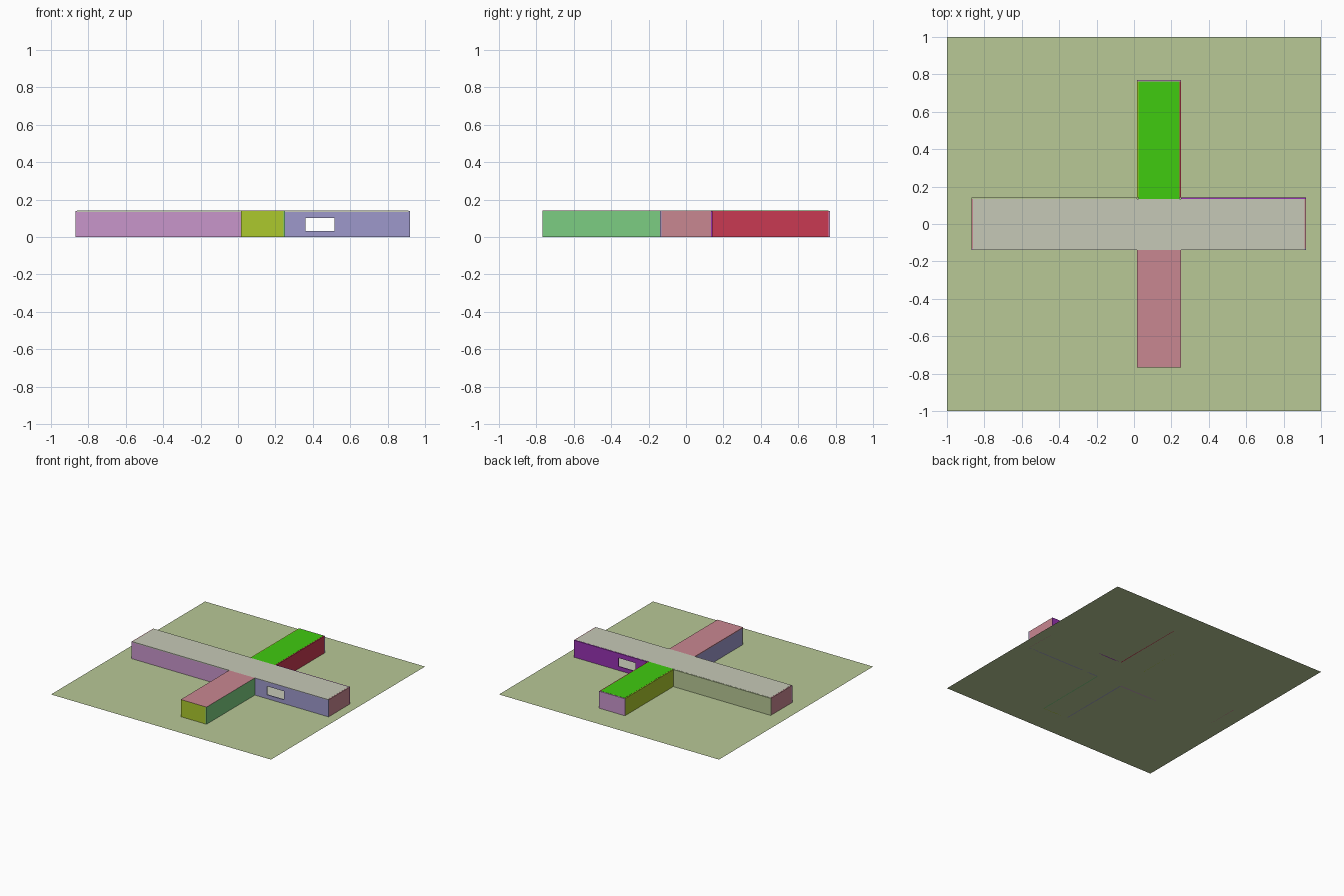
import bpy
import bmesh
from mathutils import Matrix, Vector

if "Cube" in bpy.data.objects:
    bpy.data.objects.remove(bpy.data.objects["Cube"])


def material(name, r, g, b):
    def lin(c):
        c /= 255
        return c / 12.92 if c <= 0.04045 else ((c + 0.055) / 1.055) ** 2.4
    m = bpy.data.materials.new(name)
    m.diffuse_color = (lin(r), lin(g), lin(b), 1)
    m.use_nodes = True
    m.node_tree.nodes["Principled BSDF"].inputs["Base Color"].default_value = m.diffuse_color
    return m


LAWN = material("sage green", 184, 200, 150)
ORCHID = material("orchid", 200, 150, 203)
LIME = material("lime yellow", 172, 200, 45)
PERI = material("periwinkle", 157, 153, 203)
MINT = material("mid green", 124, 205, 130)
PINK = material("dusty pink", 201, 135, 145)
RED = material("crimson", 201, 58, 82)
BRIGHT = material("bright green", 64, 203, 16)
GREY = material("stone grey", 198, 201, 183)
PURPLE = material("purple", 151, 50, 178)

H = 0.14   # wall height
T = 0.008  # wall thickness


def boxes(name, mat, *spans):
    """One object made of boxes, each given as (x0, x1, y0, y1, z0, z1)."""
    bm = bmesh.new()
    for x0, x1, y0, y1, z0, z1 in spans:
        centre = Vector((x0 + x1, y0 + y1, z0 + z1)) / 2
        size = (x1 - x0, y1 - y0, z1 - z0)
        bmesh.ops.create_cube(bm, size=1, matrix=Matrix.Translation(centre) @ Matrix.Diagonal((*size, 1)))
    mesh = bpy.data.meshes.new(name)
    bm.to_mesh(mesh)
    bm.free()
    mesh.materials.append(mat)
    obj = bpy.data.objects.new(name, mesh)
    bpy.context.collection.objects.link(obj)


def wall_x(name, mat, x0, x1, y, window=None):
    """Wall along x, with its low side at y and an optional (x0, x1, z0, z1) opening."""
    if not window:
        boxes(name, mat, (x0, x1, y, y + T, 0, H))
        return
    a, b, c, d = window
    boxes(name, mat,
          (x0, a, y, y + T, 0, H), (b, x1, y, y + T, 0, H),
          (a, b, y, y + T, 0, c), (a, b, y, y + T, d, H))


def wall_y(name, mat, y0, y1, x):
    boxes(name, mat, (x, x + T, y0, y1, 0, H))


# Ground sheet
bpy.ops.mesh.primitive_plane_add(size=2)
ground = bpy.context.object
ground.name = "ground_sheet"
ground.data.materials.append(LAWN)

# Outline of the long hall and the two wings
W, E, S, N = -0.87, 0.92, -0.138, 0.142
WW, WE, WS, WN = 0.016, 0.25, -0.766, 0.77
OPENING = (0.36, 0.515, 0.032, 0.102)

# Long hall walls
wall_x("hall_front_left_wall", ORCHID, W, WW, S)
wall_x("hall_front_right_wall", PERI, WE, E, S, OPENING)
wall_x("hall_back_left_wall", LAWN, W, WW, N - T)
wall_x("hall_back_right_wall", PURPLE, WE, E, N - T, OPENING)
wall_y("hall_left_end", PINK, S + T, N - T, W)
wall_y("hall_right_end", PINK, S + T, N - T, E - T)

# Front wing walls
wall_x("front_wing_end", LIME, WW, WE - T, WS)
wall_y("front_wing_left_wall", PERI, WS + T, S, WW)
wall_y("front_wing_right_wall", MINT, WS, S, WE - T)

# Back wing walls
wall_x("back_wing_end", ORCHID, WW, WE, WN - T)
wall_y("back_wing_left_wall", LIME, N, WN - T, WW)
wall_y("back_wing_right_wall", RED, N, WN - T, WE - T)

# Floors and roofs: the roofs overlap the front walls and sit inside the back ones
for part, mat, x0, x1, y0, y1 in (
        ("hall", GREY, W + T, E - T, S, N - T),
        ("front_wing", PINK, WW, WE, WS, S),
        ("back_wing", BRIGHT, WW + T, WE - T, N - T, WN - T)):
    boxes(part + "_roof", mat, (x0, x1, y0, y1, H - 0.006, H + 0.001))
    boxes(part + "_floor", mat, (x0 + T, x1 - T, y0 + T, y1, 0.001, 0.005))
